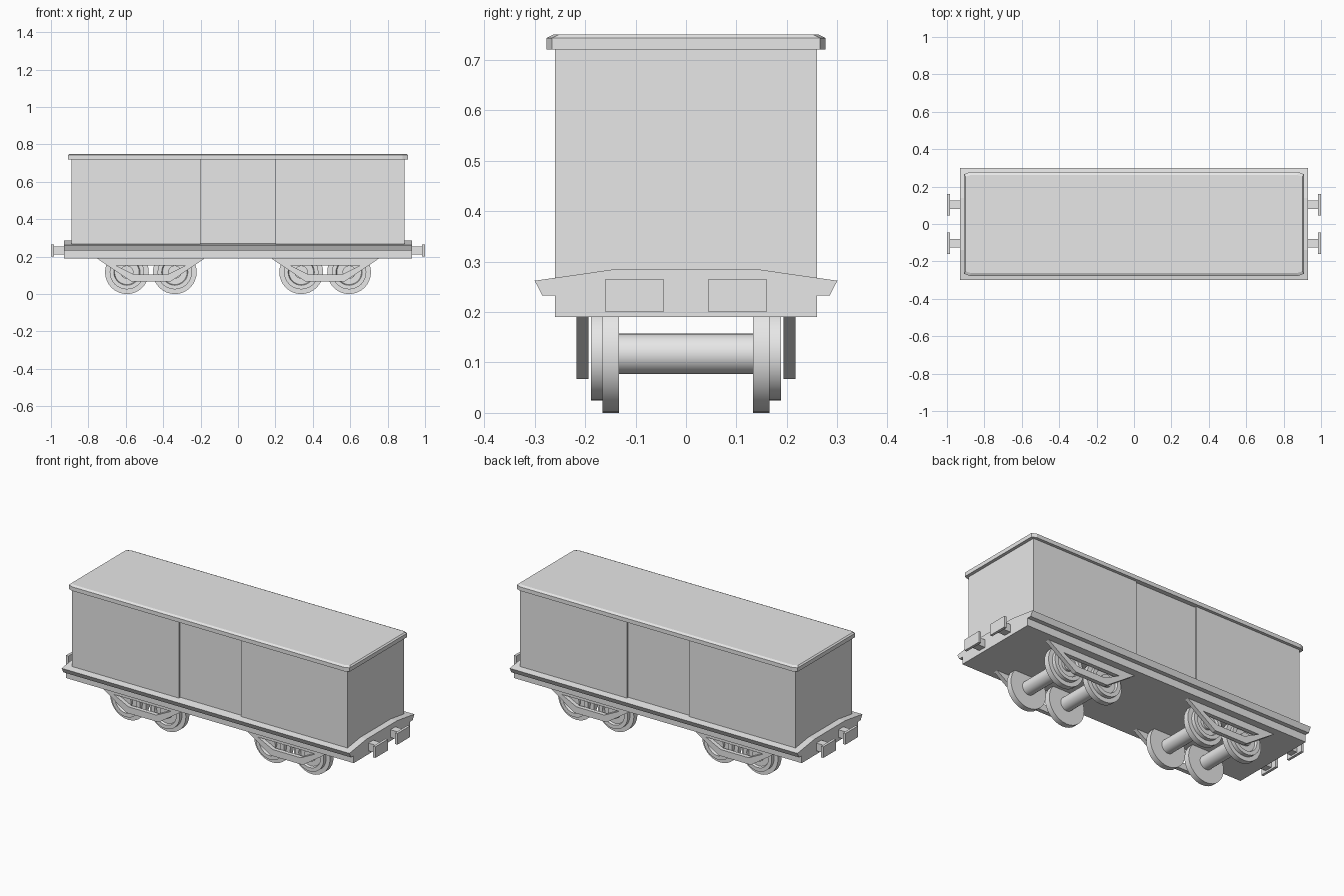
import bpy, bmesh, math
from mathutils import Vector

if "Cube" in bpy.data.objects:
    bpy.data.objects.remove(bpy.data.objects["Cube"], do_unlink=True)

grey = bpy.data.materials.new("plain grey")
grey.use_nodes = True
grey.diffuse_color = (0.8, 0.8, 0.8, 1)
grey.node_tree.nodes["Principled BSDF"].inputs["Base Color"].default_value = (0.8, 0.8, 0.8, 1)


def finish(name, bm, smooth=False):
    bmesh.ops.remove_doubles(bm, verts=bm.verts, dist=1e-5)
    bmesh.ops.recalc_face_normals(bm, faces=bm.faces)
    mesh = bpy.data.meshes.new(name)
    bm.to_mesh(mesh)
    bm.free()
    mesh.materials.append(grey)
    obj = bpy.data.objects.new(name, mesh)
    bpy.context.collection.objects.link(obj)
    if smooth:
        bpy.ops.object.select_all(action="DESELECT")
        obj.select_set(True)
        bpy.context.view_layer.objects.active = obj
        bpy.ops.object.shade_smooth_by_angle(angle=math.radians(30))
    return obj


def place(axis, a, b, d):
    """Put a 2D profile point at depth d along an axis."""
    return Vector({"x": (d, a, b), "y": (a, d, b), "z": (a, b, d)}[axis])


def prism(name, points, axis, low, high):
    bm = bmesh.new()
    face = bm.faces.new([bm.verts.new(place(axis, a, b, low)) for a, b in points])
    out = bmesh.ops.extrude_face_region(bm, geom=[face], use_keep_orig=True)
    verts = [v for v in out["geom"] if isinstance(v, bmesh.types.BMVert)]
    bmesh.ops.translate(bm, verts=verts, vec=place(axis, 0, 0, high - low))
    return finish(name, bm)


def box(name, centre, size):
    cx, cy, cz = centre
    w, d = size[0] / 2, size[1] / 2
    pts = [(cx - w, cy - d), (cx + w, cy - d), (cx + w, cy + d), (cx - w, cy + d)]
    return prism(name, pts, "z", cz - size[2] / 2, cz + size[2] / 2)


def mirrored(half):
    return half + [(-a, b) for a, b in reversed(half)]


# Body with a shallow door recess on each long side
half_side = [(0.89, -0.26), (0.2, -0.26), (0.2, -0.25)]
side = half_side + [(-a, b) for a, b in reversed(half_side)]
prism("wagon_body", side + [(-a, -b) for a, b in side], "z", 0.25, 0.725)

# Roof slab with clipped corners and a chamfered top
bm = bmesh.new()
corners = [(0.88, 0.277), (0.908, 0.266)]
loops = []
for dx, dy, z in ((0, 0, 0.72), (0, 0, 0.743), (0.008, 0.014, 0.75)):
    quarter = [(x - dx, y - dy) for x, y in corners]
    right = quarter + [(x, -y) for x, y in reversed(quarter)]
    plan = right + [(-x, -y) for x, y in right]
    loops.append([bm.verts.new((x, y, z)) for x, y in plan])
for low, high in zip(loops, loops[1:]):
    for i in range(len(low)):
        j = (i + 1) % len(low)
        bm.faces.new((low[i], low[j], high[j], high[i]))
bm.faces.new(loops[0])
bm.faces.new(loops[-1])
finish("roof", bm)

# Underframe with flared ledges and a raised centre
deck = [(0.26, 0.19), (0.26, 0.233), (0.285, 0.233), (0.3, 0.262), (0.14, 0.285)]
prism("underframe", mirrored(deck), "x", -0.93, 0.93)

# Buffers at both ends
for end, end_name in ((-1, "right"), (1, "left")):
    for row, row_name in ((-1, "front"), (1, "back")):
        y = row * 0.102
        box(f"buffer_shaft_{end_name}_{row_name}", (end * 0.955, y, 0.233), (0.065, 0.045, 0.045))
        box(f"buffer_plate_{end_name}_{row_name}", (end * 0.9925, y, 0.233), (0.015, 0.115, 0.065))


# Wheelset: axle and two flanged wheels turned in one profile
def wheelset(name, x):
    half = [(0.04, 0), (0.04, 0.133), (0.117, 0.133), (0.117, 0.166), (0.092, 0.166),
            (0.092, 0.188), (0.07, 0.188), (0.066, 0.174), (0.035, 0.174),
            (0.035, 0.188), (0, 0.188)]
    profile = [(r, -y) for r, y in reversed(half)] + half[1:]
    bm = bmesh.new()
    verts = [bm.verts.new((x + r, y, 0.117)) for r, y in profile]
    edges = [bm.edges.new(pair) for pair in zip(verts, verts[1:])]
    bmesh.ops.spin(bm, geom=verts + edges, cent=(x, 0, 0.117), axis=(0, 1, 0),
                   angle=math.tau, steps=32)
    finish(name, bm, smooth=True)


# Bogie side frame: a plate with a tapered opening
def side_frame(name, x, y):
    bm = bmesh.new()
    outer = [(-0.29, 0.192), (-0.105, 0.067), (0.105, 0.067), (0.29, 0.192)]
    inner = [(-0.185, 0.152), (-0.09, 0.105), (0.09, 0.105), (0.185, 0.152)]
    rings = [[bm.verts.new((x + a, y + d, b)) for a, b in loop]
             for loop, d in ((outer, -0.012), (outer, 0.012), (inner, 0.012), (inner, -0.012))]
    for k in range(4):
        ring, following = rings[k], rings[(k + 1) % 4]
        for i in range(4):
            j = (i + 1) % 4
            bm.faces.new((ring[i], ring[j], following[j], following[i]))
    finish(name, bm)


for end, end_name in ((-1, "right"), (1, "left")):
    centre = end * 0.466
    wheelset(f"wheelset_outer_{end_name}", centre + end * 0.128)
    wheelset(f"wheelset_inner_{end_name}", centre - end * 0.128)
    side_frame(f"bogie_frame_front_{end_name}", centre, -0.205)
    side_frame(f"bogie_frame_back_{end_name}", centre, 0.205)
